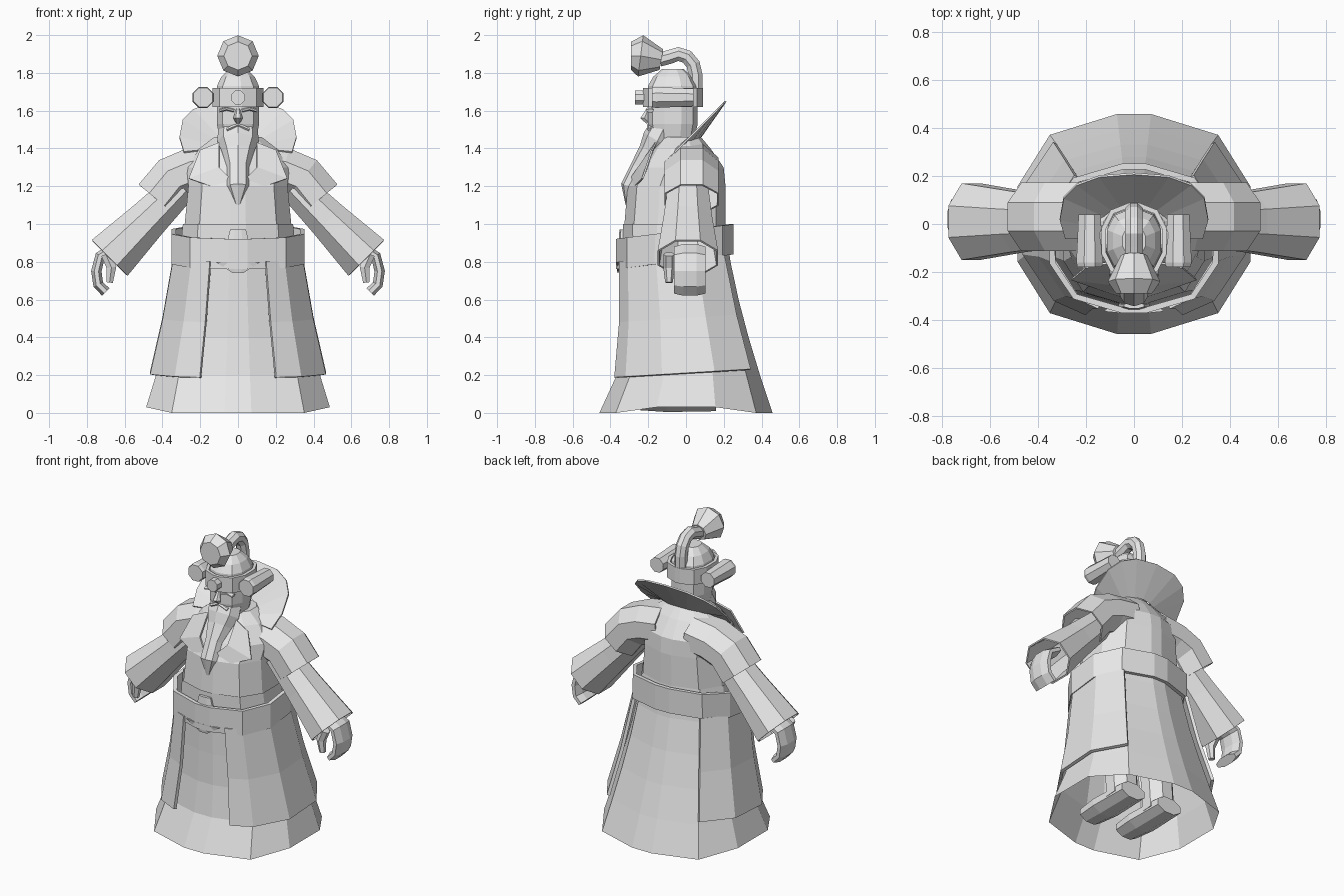
import bpy, bmesh, math
from mathutils import Vector

cube = bpy.data.objects.get("Cube")
if cube:
    bpy.data.objects.remove(cube, do_unlink=True)

grey = bpy.data.materials.new("light_grey")
grey.use_nodes = True
grey.diffuse_color = (0.8, 0.8, 0.8, 1)
grey.node_tree.nodes["Principled BSDF"].inputs["Base Color"].default_value = grey.diffuse_color

SIDES = (("left_", 1), ("right_", -1))
ALL_ROUND = [half + turn for half in (0, 180) for turn in (15, 50, 85, 95, 130, 165)]
PANEL_ARC = (-70, -50, -15, 15, 50)
COLLAR_ARC = range(-25, 210, 23)


def loft(name, rings, capped=True, closed=True, thickness=0, side=1):
    """Skin a list of point rings; side=-1 mirrors the part across x."""
    bm = bmesh.new()
    rows = [[bm.verts.new((x * side, y, z)) for x, y, z in ring] for ring in rings]
    count = len(rows[0])
    for lower, upper in zip(rows, rows[1:]):
        for i in range(count if closed else count - 1):
            j = (i + 1) % count
            bm.faces.new((lower[i], lower[j], upper[j], upper[i]))
    if capped and closed:
        bm.faces.new(rows[0])
        bm.faces.new(rows[-1])
    bmesh.ops.recalc_face_normals(bm, faces=bm.faces)
    mesh = bpy.data.meshes.new(name)
    bm.to_mesh(mesh)
    bm.free()
    mesh.materials.append(grey)
    part = bpy.data.objects.new(name, mesh)
    bpy.context.collection.objects.link(part)
    if thickness:
        shell = part.modifiers.new("thickness", 'SOLIDIFY')
        shell.thickness = thickness
        shell.offset = 0


def squarish(value):
    return math.copysign(abs(value) ** 0.8, value)


def hoop(z, half_width, front, back, tilt=0, arc=ALL_ROUND):
    """Rounded-square body section, rising towards the back by tilt."""
    middle, depth = (front + back) / 2, (back - front) / 2
    points = []
    for degrees in arc:
        angle = math.radians(degrees)
        along = depth * squarish(math.sin(angle))
        points.append((half_width * squarish(math.cos(angle)), middle + along, z + tilt * along))
    return points


def sweep(name, plane, offset, path, widths, flat=1, sides=8, turn=0.5, capped=True, thickness=0, side=1):
    """Tube along a path drawn in the side (y, z) or front (x, z) plane."""
    if plane == "side":
        across = Vector((1, 0, 0))
        spine = [Vector((offset, u, v)) for u, v in path]
    else:
        across = Vector((0, 1, 0))
        spine = [Vector((u, offset, v)) for u, v in path]
    rings = []
    for i, (centre, width) in enumerate(zip(spine, widths)):
        tangent = spine[min(i + 1, len(spine) - 1)] - spine[max(i - 1, 0)]
        outward = tangent.normalized().cross(across) * width
        angles = [math.tau * (k + turn) / sides for k in range(sides)]
        rings.append([centre + outward * math.cos(a) + across * (width * flat * math.sin(a)) for a in angles])
    loft(name, rings, capped=capped, thickness=thickness, side=side)


def skirt(z, margin=0, tilt=0, arc=ALL_ROUND):
    """Flared robe section; margin lifts a layer off the robe."""
    drop = max(0, 1 - z)
    flare = drop ** 1.4
    return hoop(z, 0.3 + 0.2 * flare + margin, -0.335 - 0.125 * drop ** 6 - margin,
                0.21 + 0.25 * flare + margin, tilt, arc)


def skull(z, radius):
    return hoop(z, radius, -0.07 - 1.15 * radius, -0.07 + 1.15 * radius)


# Robe, its hem lifted a little at the sides, and torso
hem = [(x, y, 0.03 if abs(x) > 0.4 else 0) for x, y, z in skirt(0)]
loft("robe_skirt", [hem] + [skirt(step / 5) for step in range(1, 6)], capped=False)
loft("torso", [hoop(0.9, 0.3, -0.335, 0.21), hoop(1.2, 0.27, -0.31, 0.21), hoop(1.3, 0.28, -0.25, 0.2),
               hoop(1.4, 0.21, -0.18, 0.13), hoop(1.46, 0.13, -0.13, 0.08)])

# Belt with its front dip and the fold above it
loft("belt", [hoop(z, 0.35, -0.36, 0.24, tilt=0.13) for z in (0.8, 0.96)], capped=False, thickness=0.025)
sweep("belt_front_dip", "front", -0.36, [(0, 0.8), (0, 0.74)], [0.13, 0.03], flat=0.1)
sweep("belt_fold", "front", -0.34, [(0, 0.88), (0, 0.97)], [0.07, 0.045], flat=0.3)

for tag, s in SIDES:
    # Open coat panel
    loft(tag + "coat_panel", [skirt(z, margin=0.025, tilt=0.06, arc=PANEL_ARC) for z in (0.21, 0.5, 0.82)],
         closed=False, thickness=0.02, side=s)

    # Arm
    sweep(tag + "shoulder_sleeve", "front", 0.03, [(0.1, 1.3), (0.24, 1.28), (0.34, 1.24), (0.43, 1.13)],
          [0.13] * 4, flat=1.15, capped=False, thickness=0.01, side=s)
    sweep(tag + "long_sleeve", "front", 0.01, [(0.3, 1.2), (0.48, 1.02), (0.68, 0.82)],
          [0.09, 0.11, 0.14], flat=1.2, capped=False, thickness=0.01, side=s)
    sweep(tag + "hand", "front", 0.02, [(0.66, 0.87), (0.73, 0.83), (0.75, 0.75), (0.74, 0.68), (0.7, 0.64)],
          [0.03] * 5, flat=3, side=s)
    sweep(tag + "thumb", "front", -0.09, [(0.7, 0.84), (0.67, 0.77), (0.68, 0.69)],
          [0.03, 0.03, 0.02], sides=6, side=s)

    # Boot
    sweep(tag + "boot_foot", "side", 0.14, [(-0.24, 0.06), (-0.1, 0.06), (0.16, 0.06)],
          [0.05, 0.06, 0.055], flat=1.7, side=s)
    sweep(tag + "boot_leg", "side", 0.14, [(0.06, 0.05), (0.03, 0.45)], [0.1, 0.1], side=s)

    # Lapel
    loft(tag + "lapel", [[(0.1, -0.16, 1.43), (0.1, -0.25, 1.3), (0, -0.32, 1.2)],
                         [(0.2, -0.18, 1.39), (0.26, -0.23, 1.24), (0, -0.32, 1.15)]],
         closed=False, thickness=0.01, side=s)

    # Brow, moustache and the lamp beside the head
    sweep(tag + "brow", "front", -0.19, [(0.02, 1.6), (0.06, 1.61), (0.1, 1.6)], [0.01] * 3, flat=2, side=s)
    sweep(tag + "moustache", "front", -0.19, [(0, 1.525), (0.06, 1.5)], [0.012, 0.01], flat=1.5, sides=6, side=s)
    sweep(tag + "side_lamp", "side", 0.185, [(y, 1.67) for y in (-0.18, -0.16, 0.04)],
          [0.055, 0.06, 0.05], side=s)
    sweep(tag + "lamp_mount", "front", -0.06, [(0.1, 1.67), (0.16, 1.67)], [0.03, 0.03], flat=2, side=s)

# Raised collar, leaning back from the neck
loft("collar", [hoop(1.42, 0.12, -0.1, 0.08, tilt=0.5, arc=COLLAR_ARC),
                hoop(1.47, 0.31, -0.15, 0.21, tilt=1, arc=COLLAR_ARC)], closed=False, thickness=0.01)

# Head, cap and band
loft("head", [skull(1.36, 0.08), skull(1.45, 0.1), skull(1.53, 0.115), skull(1.64, 0.115)])
loft("cap", [skull(1.62, 0.12), skull(1.73, 0.115), skull(1.78, 0.09), skull(1.82, 0.05)])
loft("head_band", [skull(1.62, 0.13), skull(1.72, 0.13)], capped=False, thickness=0.02)
sweep("front_lens", "side", 0, [(-0.27, 1.67), (-0.2, 1.67)], [0.04, 0.04])
sweep("nose", "side", 0, [(-0.2, 1.61), (-0.22, 1.56), (-0.2, 1.54)], [0.01, 0.025, 0.015], sides=6)

# Beard
sweep("beard", "side", 0, [(-0.12, 1.5), (-0.15, 1.44), (-0.19, 1.38), (-0.25, 1.3), (-0.3, 1.2), (-0.31, 1.1)],
      [0.08, 0.085, 0.065, 0.045, 0.045, 0.01], flat=1.3, turn=0)

# Overhead lamp on a bent pipe
sweep("top_lamp", "side", 0, [(-0.29, 1.89), (-0.24, 1.89), (-0.13, 1.87)], [0.075, 0.11, 0.055], turn=0)
bend = [math.radians(degrees) for degrees in range(0, 130, 30)]
arch = [(0.09 * math.cos(a) - 0.04, 0.11 * math.sin(a) + 1.79) for a in bend]
sweep("lamp_pipe", "side", 0, [(0.05, 1.66)] + arch + [(-0.14, 1.87)], [0.04] * 7)
